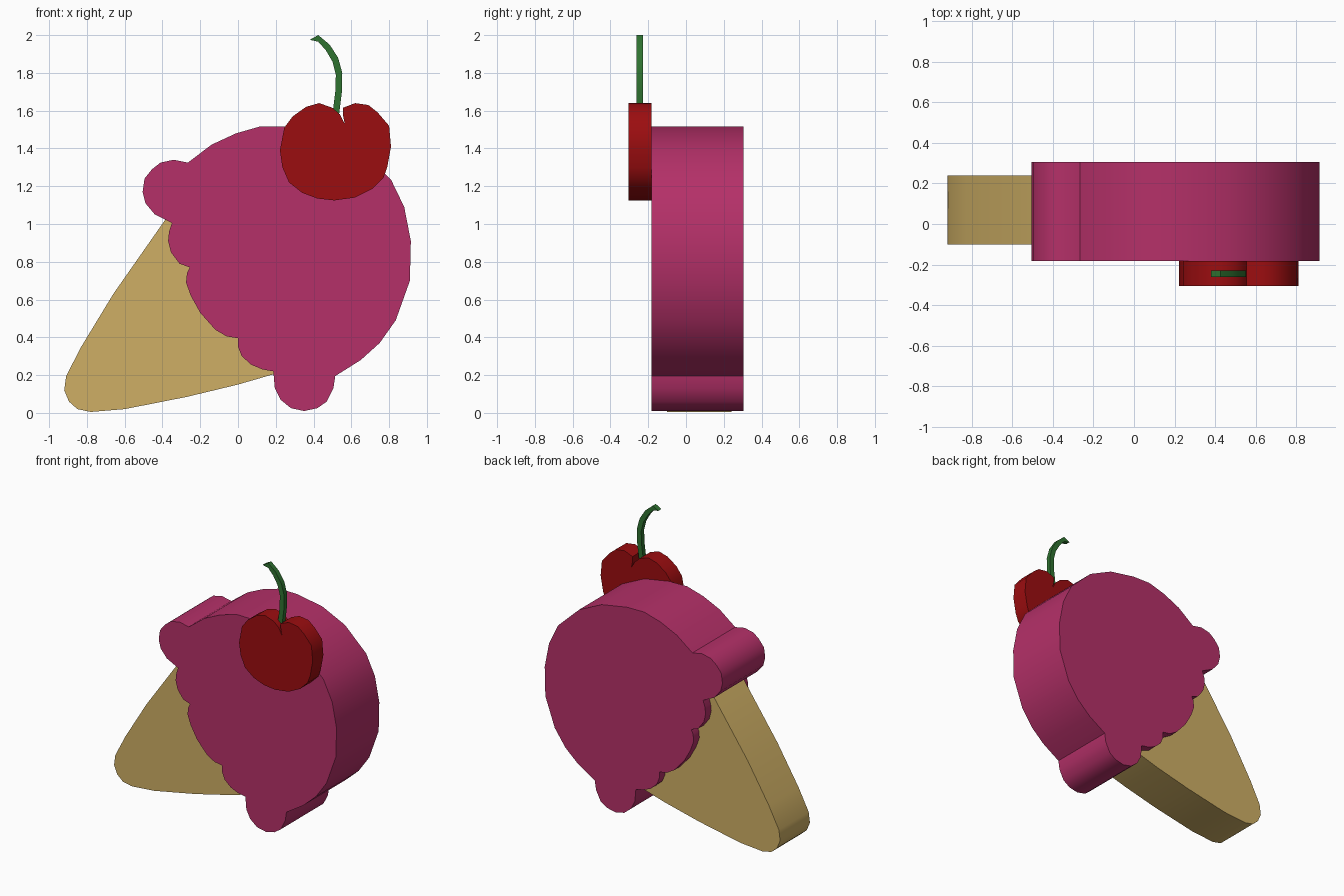
import bpy
import bmesh
import math

default_cube = bpy.data.objects.get("Cube")
if default_cube:
    bpy.data.objects.remove(default_cube, do_unlink=True)


def make_material(name, rgb):
    material = bpy.data.materials.new(name)
    material.use_nodes = True
    colour = (*rgb, 1)
    material.diffuse_color = colour
    shader = material.node_tree.nodes["Principled BSDF"]
    shader.inputs["Base Color"].default_value = colour
    shader.inputs["Roughness"].default_value = 0.8
    return material


def extrude_outline(name, outline, front, back, material):
    """Turn a closed x-z outline into a slab between two y depths."""
    mesh = bpy.data.meshes.new(name)
    bm = bmesh.new()
    face = bm.faces.new([bm.verts.new((x, front, z)) for x, z in outline])
    result = bmesh.ops.extrude_face_region(bm, geom=[face], use_keep_orig=True)
    moved = [item for item in result["geom"] if isinstance(item, bmesh.types.BMVert)]
    bmesh.ops.translate(bm, verts=moved, vec=(0, back - front, 0))
    bmesh.ops.recalc_face_normals(bm, faces=bm.faces)
    bm.to_mesh(mesh)
    bm.free()
    mesh.materials.append(material)

    part = bpy.data.objects.new(name, mesh)
    bpy.context.collection.objects.link(part)
    bpy.ops.object.select_all(action="DESELECT")
    part.select_set(True)
    bpy.context.view_layer.objects.active = part
    bpy.ops.object.shade_smooth_by_angle(angle=math.radians(40))
    return part


wafer_tan = make_material("wafer tan", (0.62, 0.43, 0.13))
berry_pink = make_material("berry pink", (0.46, 0.03, 0.14))
cherry_red = make_material("cherry red", (0.33, 0.004, 0.005))
stem_green = make_material("stem green", (0.028, 0.17, 0.03))

# Wafer cone: rounded tip at lower left, wide end buried in the scoop
cone = [
    (-.3, 1.11), (-.38, 1.03), (-.66, .63), (-.83, .35), (-.91, .195),
    (-.92, .12), (-.895, .06), (-.85, .02), (-.78, .005), (-.6, .02),
    (-.27, .085), (0, .15), (.19, .205), (.3, .25),
]
extrude_outline("wafer_cone", cone, -.1, .24, wafer_tan)

# Scoop: round dome, followed by the drips along the cone's rim
dome = [
    (-.265, 1.325), (-.14, 1.42), (-.01, 1.48), (.12, 1.517), (.26, 1.515),
    (.46, 1.48), (.64, 1.395), (.81, 1.235), (.88, 1.09), (.915, .91),
    (.91, .7), (.835, .49), (.75, .37), (.65, .28),
]
drips = [
    # bottom drip
    (.515, .195), (.505, .13), (.47, .06), (.42, .025), (.35, .01),
    (.28, .025), (.225, .07), (.195, .13),
    # three shallow lobes
    (.187, .22), (.13, .23), (.07, .255), (.02, .3), (0, .35),
    (0, .395), (-.06, .405), (-.12, .44), (-.2, .53), (-.25, .62),
    (-.275, .69), (-.27, .74),
    (-.255, .77), (-.31, .79), (-.355, .85), (-.37, .91), (-.365, .96),
    # upper drip
    (-.35, 1.005), (-.44, 1.05), (-.49, 1.11), (-.505, 1.17),
    (-.495, 1.24), (-.455, 1.29), (-.41, 1.325), (-.34, 1.34),
]
extrude_outline("ice_cream_scoop", dome + drips, -.183, .305, berry_pink)

# Cherry: heart-like disc with a narrow crease below the stem
cherry = [
    (.565, 1.53), (.54, 1.58), (.5, 1.615), (.43, 1.64), (.36, 1.62),
    (.29, 1.57), (.245, 1.51), (.222, 1.39), (.235, 1.3), (.27, 1.22),
    (.34, 1.165), (.42, 1.135), (.51, 1.125), (.62, 1.14), (.71, 1.185),
    (.77, 1.245), (.79, 1.3), (.81, 1.41), (.8, 1.52), (.74, 1.59),
    (.69, 1.63), (.62, 1.64), (.555, 1.615), (.555, 1.58),
]
extrude_outline("cherry", cherry, -.305, -.183, cherry_red)

# Stem: curved strip with a flared tip
stem = [
    (.5, 1.58), (.515, 1.7), (.518, 1.79), (.5, 1.86), (.465, 1.92),
    (.425, 1.965), (.38, 1.975), (.425, 2), (.485, 1.95), (.53, 1.88),
    (.552, 1.8), (.55, 1.7), (.535, 1.58),
]
extrude_outline("cherry_stem", stem, -.262, -.228, stem_green)
